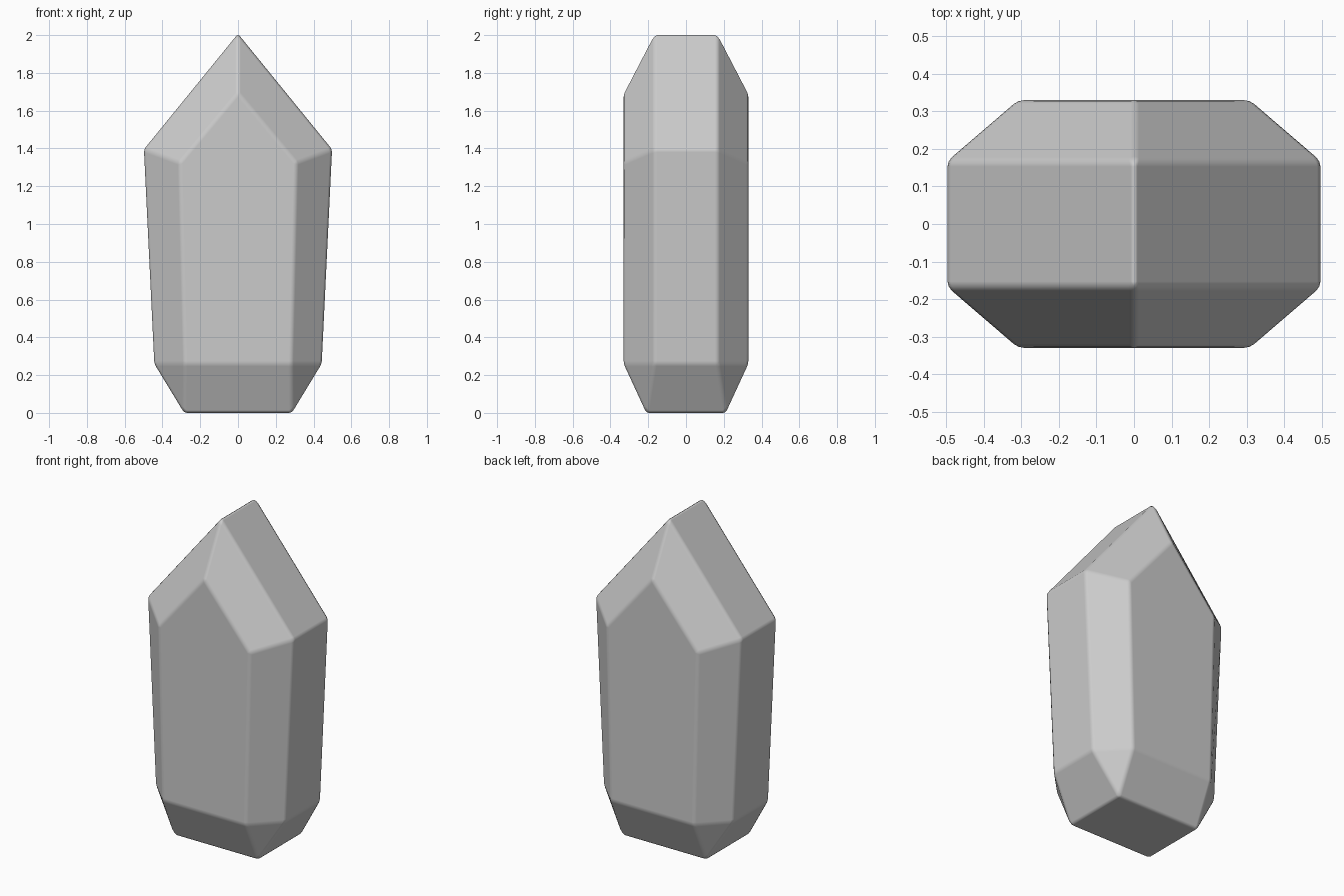
import bpy, bmesh
from math import radians

if "Cube" in bpy.data.objects:
    bpy.data.objects.remove(bpy.data.objects["Cube"])

# One quarter of the crystal's corners, mirrored across x and y
quarter = [
    (0.285, 0.21, 0.0),                         # base corner
    (0.443, 0.168, 0.26), (0.283, 0.33, 0.26),  # lower girdle
    (0.498, 0.168, 1.395), (0.309, 0.33, 1.325),  # shoulder
    (0.0, 0.168, 2.007), (0.0, 0.33, 1.695),    # ridge
]
corners = sorted({(x * sx, y * sy, z) for x, y, z in quarter
                  for sx in (-1, 1) for sy in (-1, 1)})

# Faceted body: hull of the corners, merged into flat facets
bm = bmesh.new()
for c in corners:
    bm.verts.new(c)
bmesh.ops.convex_hull(bm, input=bm.verts[:])
bmesh.ops.dissolve_limit(bm, angle_limit=radians(8), verts=bm.verts[:], edges=bm.edges[:])
bmesh.ops.recalc_face_normals(bm, faces=bm.faces[:])
mesh = bpy.data.meshes.new("crystal")
bm.to_mesh(mesh)
bm.free()
crystal = bpy.data.objects.new("crystal", mesh)
bpy.context.collection.objects.link(crystal)

# Softly rounded edges
bevel = crystal.modifiers.new("soft_edges", 'BEVEL')
bevel.width = 0.015
bevel.segments = 2
bevel.limit_method = 'ANGLE'
bevel.angle_limit = radians(12)
bevel.harden_normals = True
mesh.shade_smooth()
